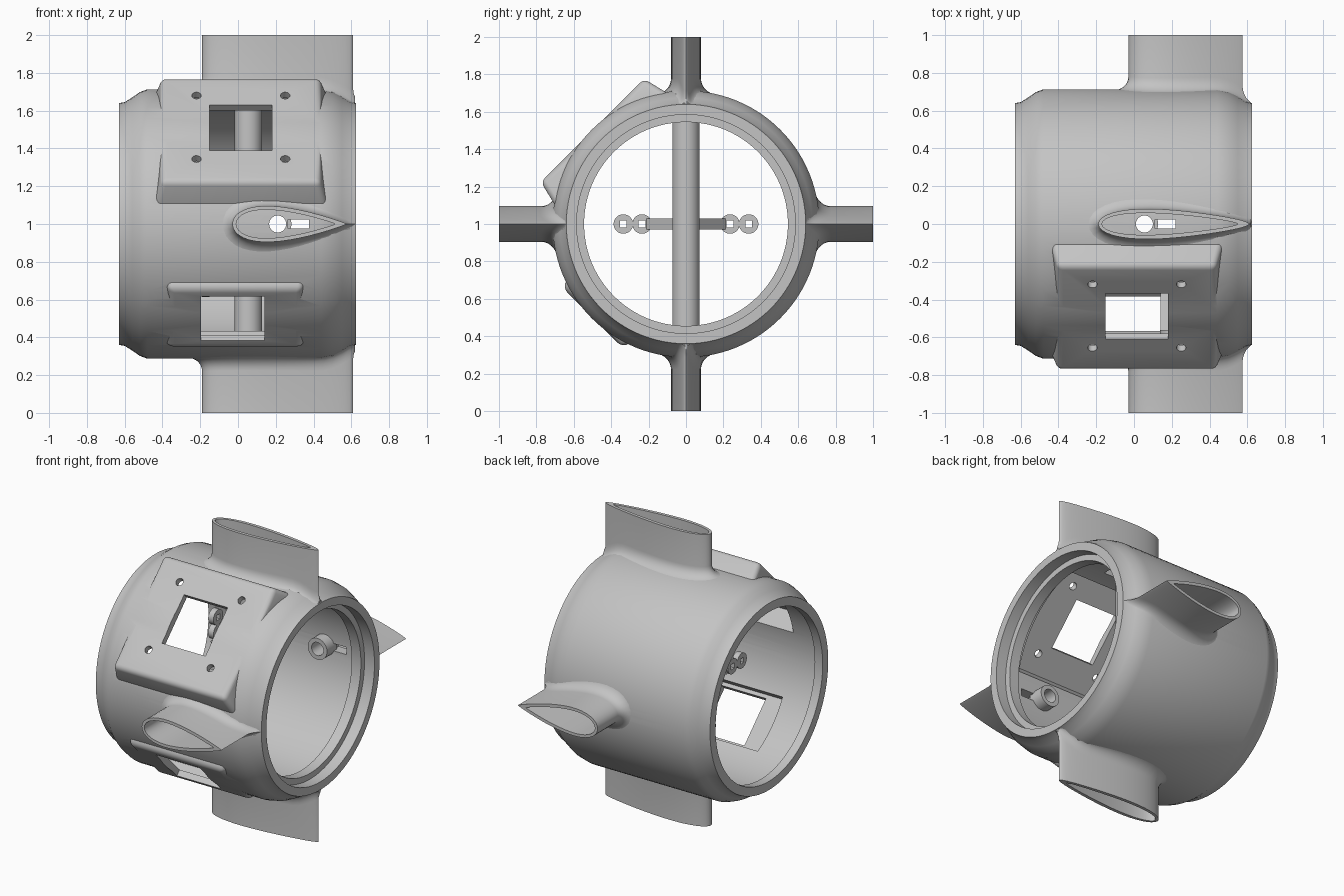
import bpy, bmesh, math
from mathutils import Matrix

cube = bpy.data.objects.get("Cube")
if cube:
    bpy.data.objects.remove(cube, do_unlink=True)

grey = bpy.data.materials.new("light grey plastic")
grey.use_nodes = True
COLOUR = (0.55, 0.55, 0.55, 1)
grey.diffuse_color = COLOUR
grey.node_tree.nodes["Principled BSDF"].inputs["Base Color"].default_value = COLOUR

# Outer and inner profiles of the housing: (x, radius)
OUTER = [(-.63, .64), (-.60, .645), (-.56, .67), (-.52, .698), (-.48, .713),
         (.44, .713), (.50, .70), (.55, .675), (.59, .65), (.625, .64)]
BORE = [(-.7, .58), (-.57, .58), (-.54, .64), (.46, .64), (.48, .545),
        (.55, .545), (.55, .585), (.7, .585)]


def place(angle):
    """Turn a part about the housing axis; angle 0 points up, 90 to the front."""
    return Matrix.Translation((0, 0, 1)) @ Matrix.Rotation(math.radians(angle), 4, 'X')


def loft(name, rings, angle=0, wrap=False):
    bm = bmesh.new()
    rows = [[bm.verts.new(p) for p in ring] for ring in rings]
    n = len(rows[0])
    pairs = list(zip(rows, rows[1:])) + ([(rows[-1], rows[0])] if wrap else [])
    for a, b in pairs:
        for i in range(n):
            j = (i + 1) % n
            bm.faces.new((a[i], a[j], b[j], b[i]))
    if not wrap:
        bm.faces.new(rows[0])
        bm.faces.new(rows[-1])
    bmesh.ops.recalc_face_normals(bm, faces=bm.faces)
    bm.transform(place(angle))
    mesh = bpy.data.meshes.new(name)
    bm.to_mesh(mesh)
    bm.free()
    mesh.materials.append(grey)
    obj = bpy.data.objects.new(name, mesh)
    bpy.context.collection.objects.link(obj)
    return obj


def circle(r, n):
    return [(r * math.cos(2 * math.pi * i / n), r * math.sin(2 * math.pi * i / n))
            for i in range(n)]


def lathe(name, profile):
    return loft(name, [[(x, a, b) for a, b in circle(r, 96)] for x, r in profile])


def rod(name, r, h0, h1, x, y=0, angle=0):
    return loft(name, [[(x + a, y + b, h) for a, b in circle(r, 32)] for h in (h0, h1)], angle)


def tube(name, r, hole, h0, h1, x, angle=0):
    rings = [[(x + a, b, h) for a, b in circle(q, 32)]
             for q, h in ((r, h0), (r, h1), (hole, h1), (hole, h0))]
    return loft(name, rings, angle, wrap=True)


def block(name, x, y, h, angle=0, flare=0):
    """Box from ranges; flare widens its lower end."""
    rings = []
    for z, f in ((h[0], flare), (h[1], 0)):
        rings.append([(x[0] - f, y[0] - f, z), (x[1] + f, y[0] - f, z),
                      (x[1] + f, y[1] + f, z), (x[0] - f, y[1] + f, z)])
    return loft(name, rings, angle)


def apply_mod(obj, kind, **props):
    mod = obj.modifiers.new(kind.lower(), kind)
    for key, value in props.items():
        setattr(mod, key, value)
    bpy.ops.object.select_all(action='DESELECT')
    bpy.context.view_layer.objects.active = obj
    obj.select_set(True)
    bpy.ops.object.modifier_apply(modifier=mod.name)


def combine(obj, other, operation):
    apply_mod(obj, 'BOOLEAN', object=other, operation=operation, solver='EXACT')
    bpy.data.objects.remove(other, do_unlink=True)


def body_radius(x):
    x = max(OUTER[0][0], min(OUTER[-1][0], x))
    for (x0, r0), (x1, r1) in zip(OUTER, OUTER[1:]):
        if x <= x1:
            return r0 + (r1 - r0) * (x - x0) / (x1 - x0)


def airfoil(x0, x1, thick, blunt, n=20):
    """Closed section; blunt is the half thickness of the rounded tail."""
    def half(u):
        body = 5 * thick * (.2969 * u ** .5 - .126 * u - .3516 * u ** 2
                            + .2843 * u ** 3 - .1036 * u ** 4)
        return body + blunt * u * math.sqrt(max(0, 1 - u ** 20))
    us = [(1 - math.cos(math.pi * i / n)) / 2 for i in range(n + 1)]
    upper = [(x0 + (x1 - x0) * u, half(u)) for u in us]
    lower = [(x, -y) for x, y in reversed(upper[1:-1])]
    return upper + lower


def fin(name, angle, x0, x1, thick, blunt):
    """Hollow fin with a fillet where it meets the housing."""
    rings = []
    wall = .02

    def on_body(d, e, tail):
        pts = airfoil(x0 - d, x1 + tail, thick + 2 * d, blunt)
        pts = [(min(x, .62), y) for x, y in pts]
        rings.append([(x, y, math.sqrt(body_radius(x) ** 2 - y * y) + e) for x, y in pts])

    fillet = .07
    on_body(fillet, -.03, fillet)
    for k in range(7):
        a = math.pi / 2 * k / 6
        d = fillet * (1 - math.sin(a))
        on_body(d, fillet * (1 - math.cos(a)) - .003, d)
    rings.append([(x, y, 1) for x, y in airfoil(x0, x1, thick, blunt)])
    inner = airfoil(x0 + wall, x1 - 3 * wall, thick - 2 * wall, blunt / 2)
    rings.append([(x, y, 1) for x, y in inner])
    rings.append([(x, y, math.sqrt(body_radius(x) ** 2 - y * y) - .03) for x, y in inner])
    return loft(name, rings, angle, wrap=True)


# Housing with two flat window pads, pocketed behind
housing = lathe("housing", OUTER)
bore = lathe("bore_cutter", BORE)
pads = [
    (45, (-.405, .435), (-.39, .39), .055, (-.15, .18), (-.155, .185), .35),
    (135, (-.365, .335), (-.22, .22), .1, (-.195, .14), (-.165, .165), .19),
]
for angle, px, py, flare, wx, wy, reach in pads:
    pad = block("window_pad", px, py, (.48, .707), angle, flare)
    apply_mod(pad, 'BEVEL', width=.028, segments=4, limit_method='ANGLE')
    combine(housing, pad, 'UNION')
    pocket = block("pocket", (px[0] + .03, px[1] - .03), (-reach, reach), (.3, .665), angle)
    combine(bore, pocket, 'UNION')
combine(housing, bore, 'DIFFERENCE')

# Windows, and screw holes round the upper one
for angle, px, py, flare, wx, wy, reach in pads:
    combine(housing, block("window_cutter", wx, wy, (.45, .9), angle), 'DIFFERENCE')
for x in (-.22, .25):
    for y in (-.22, .255):
        combine(housing, rod("screw_cutter", .025, .5, .9, x, y, 45), 'DIFFERENCE')

# Fins, with a shaft hole and cable slot under each
for name, angle, x0, x1, thick, blunt, hole in (
        ("top_fin", 0, -.19, .61, .152, .014, .055),
        ("bottom_fin", 180, -.19, .61, .152, .014, .055),
        ("front_fin", 90, -.03, .575, .19, .002, .21),
        ("back_fin", -90, -.03, .575, .19, .002, .21)):
    combine(housing, rod("hole_cutter", .045, .5, .9, hole, 0, angle), 'DIFFERENCE')
    slot = block("slot_cutter", (hole + .055, hole + .165), (-.025, .025), (.5, .9), angle)
    combine(housing, slot, 'DIFFERENCE')
    fin(name, angle, x0, x1, thick, blunt)

# Upright shaft tube and the short side bosses
tube("shaft_tube", .073, .045, -.66, .66, .055)
tube("front_boss", .073, .045, .56, .67, .21, 90)
tube("back_boss", .073, .045, .56, .67, .21, -90)

# Four swept linkage arms, each ending in two square-holed eyes
EYE_X = (-.19, -.15)
for label, angle in (("top", 0), ("front", 90), ("bottom", 180), ("back", -90)):
    arm = []
    for x, h in ((-.01, .05), (-.17, .19)):
        arm.append([(x - .02, -.03, h - .02), (x + .02, -.03, h + .02),
                    (x + .02, .03, h + .02), (x - .02, .03, h - .02)])
    loft(label + "_arm", arm, angle)
    for number, h in enumerate((.235, .335), 1):
        solid = [(a * .052, b * .052) for a, b in circle(1, 32)]
        # the hole outline is a circle pulled to a square
        square = [(a * .018 / max(abs(a), abs(b)), b * .018 / max(abs(a), abs(b)))
                  for a, b in circle(1, 32)]
        sections = ((solid, EYE_X[0]), (solid, EYE_X[1]), (square, EYE_X[1]), (square, EYE_X[0]))
        rings = [[(x, b, h + a) for a, b in outline] for outline, x in sections]
        loft(f"{label}_eye_{number}", rings, angle, wrap=True)

# Smooth curved faces and keep crisp edges
bpy.ops.object.select_all(action='DESELECT')
for obj in bpy.context.collection.objects:
    if obj.type == 'MESH' and grey.name in obj.data.materials:
        obj.select_set(True)
        bpy.context.view_layer.objects.active = obj
bpy.ops.object.shade_smooth_by_angle(angle=math.radians(32))
